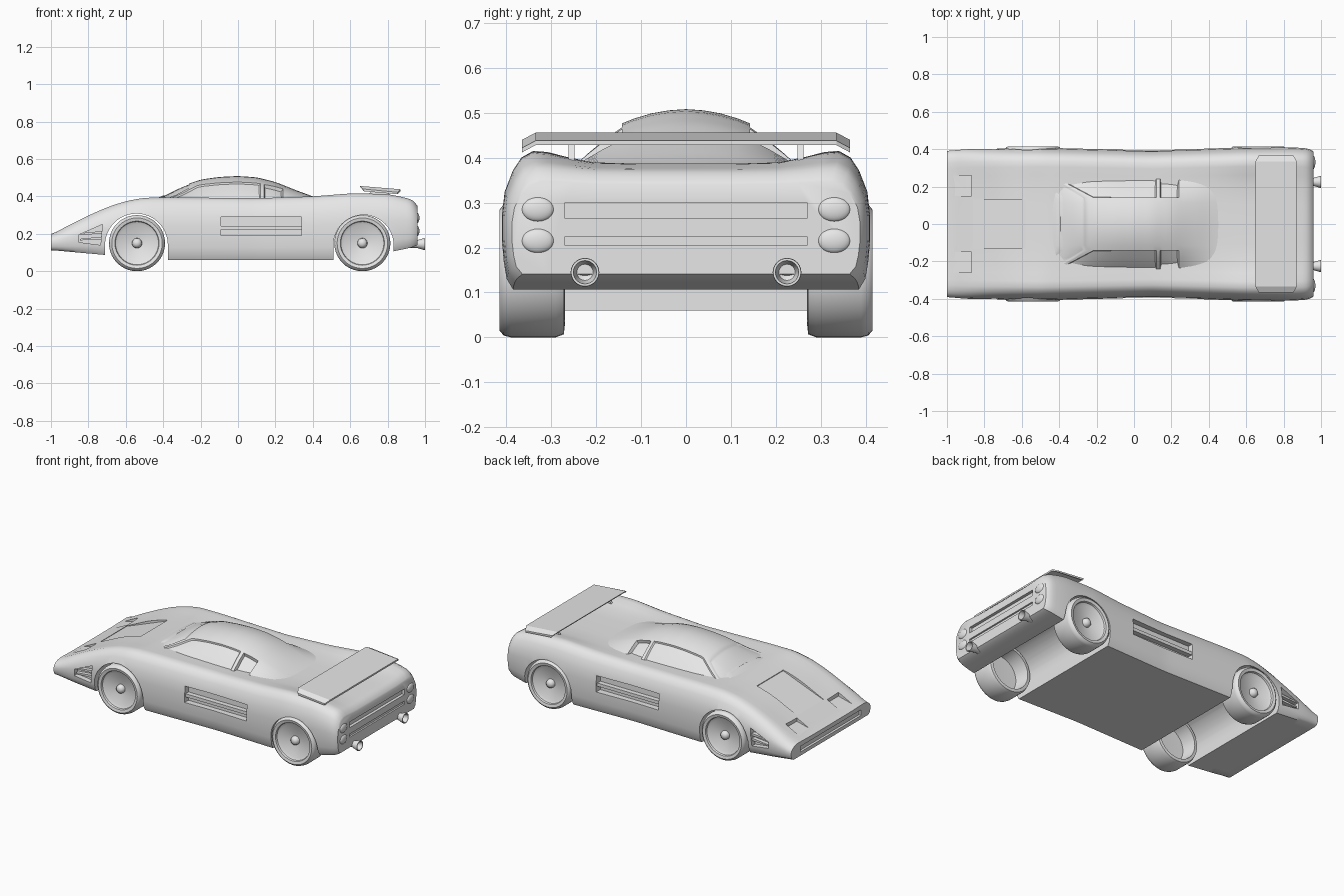
import bpy, bmesh, math

cube = bpy.data.objects.get("Cube")
if cube:
    bpy.data.objects.remove(cube, do_unlink=True)

paint = bpy.data.materials.new("light grey")
paint.use_nodes = True
grey = (0.8, 0.8, 0.8, 1)
paint.diffuse_color = grey
for node in paint.node_tree.nodes:
    if node.type == 'BSDF_PRINCIPLED':
        node.inputs["Base Color"].default_value = grey


def finish(name, bm, angle=40):
    """Turn a bmesh into a shaded, coloured object."""
    bmesh.ops.recalc_face_normals(bm, faces=bm.faces)
    mesh = bpy.data.meshes.new(name)
    bm.to_mesh(mesh)
    bm.free()
    obj = bpy.data.objects.new(name, mesh)
    bpy.context.scene.collection.objects.link(obj)
    mesh.materials.append(paint)
    shade(obj, angle)
    return obj


def activate(obj):
    bpy.ops.object.select_all(action='DESELECT')
    obj.select_set(True)
    bpy.context.view_layer.objects.active = obj


def shade(obj, angle=40):
    activate(obj)
    bpy.ops.object.shade_smooth_by_angle(angle=math.radians(angle))


def loft(bm, rings):
    """Skin closed rings and cap the ends; returns side faces by [ring][edge]."""
    loops = [[bm.verts.new(p) for p in ring] for ring in rings]
    n = len(loops[0])
    sides = [[bm.faces.new((a[j], a[(j + 1) % n], b[(j + 1) % n], b[j])) for j in range(n)]
             for a, b in zip(loops, loops[1:])]
    bm.faces.new(loops[0][::-1])
    bm.faces.new(loops[-1])
    return sides


def prism(bm, profile, a, b):
    """Extrude an (x, z) outline from y = a to y = b."""
    loft(bm, [[(x, y, z) for x, z in profile] for y in (a, b)])


def box(x0, x1, z0, z1):
    return [(x0, z0), (x1, z0), (x1, z1), (x0, z1)]


def lathe(bm, profile, place, steps=40):
    """Spin (radius, offset) pairs; place maps (u, v, offset) to a position."""
    rings = []
    for r, d in profile:
        count = steps if r else 1
        rings.append([bm.verts.new(place(r * math.cos(math.tau * k / steps),
                                         r * math.sin(math.tau * k / steps), d))
                      for k in range(count)])
    for a, b in zip(rings, rings[1:]):
        for k in range(steps):
            quad = [a[k % len(a)], a[(k + 1) % len(a)], b[(k + 1) % len(b)], b[k % len(b)]]
            bm.faces.new(list(dict.fromkeys(quad)))


def linear(table, x):
    if x <= table[0][0]:
        return table[0][1]
    for (x0, v0), (x1, v1) in zip(table, table[1:]):
        if x <= x1:
            return v0 + (v1 - v0) * (x - x0) / (x1 - x0)
    return table[-1][1]


def at(table, x, d=0.03):
    """Softened lookup along the length of the car."""
    return sum(linear(table, x + s * d) for s in (-1, -0.5, 0, 0.5, 1)) / 5


def mirrored(half):
    return half + [(-y, z) for y, z in half[-2:0:-1]]


# Body shell: guide lines along the length
crest = [(-1, .195), (-.9, .248), (-.8, .298), (-.7, .342), (-.6, .375), (-.5, .393),
         (-.35, .395), (.1, .39), (.4, .4), (.6, .416), (.8, .413), (.9, .392), (.96, .375)]
deck = [(-1, .192), (-.9, .242), (-.7, .336), (-.6, .368), (-.45, .39), (.1, .385),
        (.8, .387), (.96, .37)]
floor = [(-1, .113), (-.71, .087), (-.42, .06), (.55, .06), (.8, .1), (.96, .133)]
width = [(-1, .39), (-.9, .4), (-.5, .408), (.1, .393), (.6, .41), (.85, .41), (.96, .402)]


def body_ring(x):
    tail = max(0, (x - .9) / .06) ** 3
    w = at(width, x) - .015 * tail
    top, mid, low = at(crest, x) - .03 * tail, at(deck, x) - .03 * tail, at(floor, x) + .01 * tail
    h = top - low
    half = [(0, low), (.8 * w, low), (.94 * w, low), (.975 * w, low + .08 * h)]
    half += [(f * w, low + g * h) for f, g in
             ((.99, .2), (1, .36), (1, .55), (.985, .72), (.94, .87), (.895, .955), (.83, 1))]
    half += [(f * w, mid + g * (top - mid)) for f, g in ((.75, .9), (.64, .5), (.5, .1), (.25, 0), (0, 0))]
    return [(x, y, z) for y, z in mirrored(half)]


bm = bmesh.new()
stations = [-1 + 1.9 * k / 64 for k in range(65)] + [.92, .935, .947, .955, .96]
loft(bm, [body_ring(x) for x in stations])
body = finish("body", bm)

# Openings cut from the body
bm = bmesh.new()
for cx, r in ((-.543, .168), (.671, .161)):
    arch = [(cx + r * math.cos(math.pi * k / 24), .14 + r * math.sin(math.pi * k / 24)) for k in range(25)]
    prism(bm, arch + [(cx - r, -.1), (cx + r, -.1)], -.6, .6)
for s in (-1, 1):
    prism(bm, box(-.09, .34, .19, .29), s * .36, s * .6)
    prism(bm, [(-.85, .155), (-.735, .14), (-.725, .25), (-.85, .195)], s * .368, s * .6)
    prism(bm, [(-.965, .212), (-.87, .235), (-.87, .5), (-.965, .5)], s * .15, s * .26)
prism(bm, [(-.86, .258), (-.72, .312), (-.58, .366), (-.58, .6), (-.86, .6)], -.13, .13)
prism(bm, box(-1.1, -.985, .135, .17), -.3, .3)
prism(bm, box(.942, 1.1, .265, .3), -.27, .27)
prism(bm, box(.95, 1.1, .205, .225), -.27, .27)
cutter = finish("cutter", bm)
cutter.hide_render = True
cut = body.modifiers.new("openings", 'BOOLEAN')
cut.operation, cut.solver, cut.object = 'DIFFERENCE', 'EXACT', cutter
activate(body)
bpy.ops.object.modifier_apply(modifier=cut.name)
bpy.data.objects.remove(cutter, do_unlink=True)
shade(body)

# Cabin with raked pillars and inset glass
roof = [(-.48, .375), (-.42, .395), (-.3, .455), (-.2, .49), (-.1, .504), (0, .509), (.1, .502),
        (.2, .477), (.3, .437), (.4, .4), (.48, .378)]
shape = mirrored([(0, -.3), (1, -.3), (1, 0), (.87, .26), (.72, .52), (.56, .76),
                  (.45, .845), (.3, .93), (.15, .98), (0, 1)])


def cabin_ring(x):
    ring = []
    for f, g in shape:
        rake = .5 * max(0, abs(f) - .56) * max(0, 1 - abs(x + .23) / .25)
        px = x - rake
        h = max(.002, at(roof, px, .02) - .375)
        ring.append((px, f * .255, .375 + (g * h if g >= 0 else -.03)))
    return ring


bm = bmesh.new()
xs = [-.48 + .02 * k for k in range(49)]
sides = loft(bm, [cabin_ring(x) for x in xs])
bmesh.ops.recalc_face_normals(bm, faces=bm.faces)
flank = [2, 3, 4, 13, 14, 15]
for x0, x1, columns, depth in ((-.41, -.25, range(3, 15), .005), (-.21, .11, flank, .008), (.13, .25, flank, .018)):
    glass = [sides[i][j] for i in range(len(sides)) for j in columns
             if x0 < (xs[i] + xs[i + 1]) / 2 < x1]
    bmesh.ops.inset_region(bm, faces=glass, thickness=.006, depth=-depth, use_even_offset=True)
finish("cabin", bm)

# Slats in the side intakes and nose vents
bm = bmesh.new()
for s in (-1, 1):
    prism(bm, box(-.095, .345, .222, .242), s * .35, s * .39)
    for z in (.165, .195):
        prism(bm, [(-.845, z), (-.725, z + .005), (-.725, z + .02), (-.845, z + .008)], s * .36, s * .392)
finish("vent_slats", bm)

# Wheels, dished outside and hollow inside
tyre = [(0, .408), (.014, .405), (.024, .396), (.027, .38), (.1, .392), (.115, .4), (.118, .411),
        (.135, .415), (.146, .406), (.15, .39), (.15, .29), (.143, .272), (.125, .27),
        (.115, .36), (0, .365)]
for end, cx in (("front", -.54), ("rear", .665)):
    for side, s in (("left", 1), ("right", -1)):
        bm = bmesh.new()
        lathe(bm, tyre, lambda u, v, d: (cx + u, s * d, .15 + v))
        finish(end + "_wheel_" + side, bm)

# Exhaust pipes
pipe = [(0, .86), (.02, .86), (.02, .955), (.032, .995), (.031, 1), (.026, 1), (.018, .96), (0, .95)]
bm = bmesh.new()
for s in (-1, 1):
    lathe(bm, pipe, lambda u, v, d: (d, s * .225 + u, .145 + v), 24)
finish("exhausts", bm)

# Lamps
bm = bmesh.new()
for s in (-1, 1):
    for x, y, z, size in ((.958, .33, .285, 1), (.958, .33, .215, 1), (-.998, .335, .153, .6)):
        start = len(bm.verts)
        made = bmesh.ops.create_uvsphere(bm, u_segments=24, v_segments=12, radius=size)["verts"]
        bmesh.ops.scale(bm, vec=(.012 if size == 1 else .003, .036, .027), verts=made)
        bmesh.ops.translate(bm, vec=(x, s * y, z), verts=made)
finish("lamps", bm)

# Rear wing with drooped tips, and its struts
blade = [(.65, .456), (.87, .438), (.87, .428), (.66, .443)]
rings = []
for y, drop, trim in ((-.365, .016, .85), (-.335, 0, 1), (.335, 0, 1), (.365, .016, .85)):
    rings.append([(.76 + (x - .76) * trim, y, z - drop) for x, z in blade])
bm = bmesh.new()
loft(bm, rings)
finish("rear_wing", bm, 20)
bm = bmesh.new()
for s in (-1, 1):
    prism(bm, [(.68, .385), (.82, .385), (.8, .435), (.72, .44)], s * .248, s * .262)
finish("wing_struts", bm)
